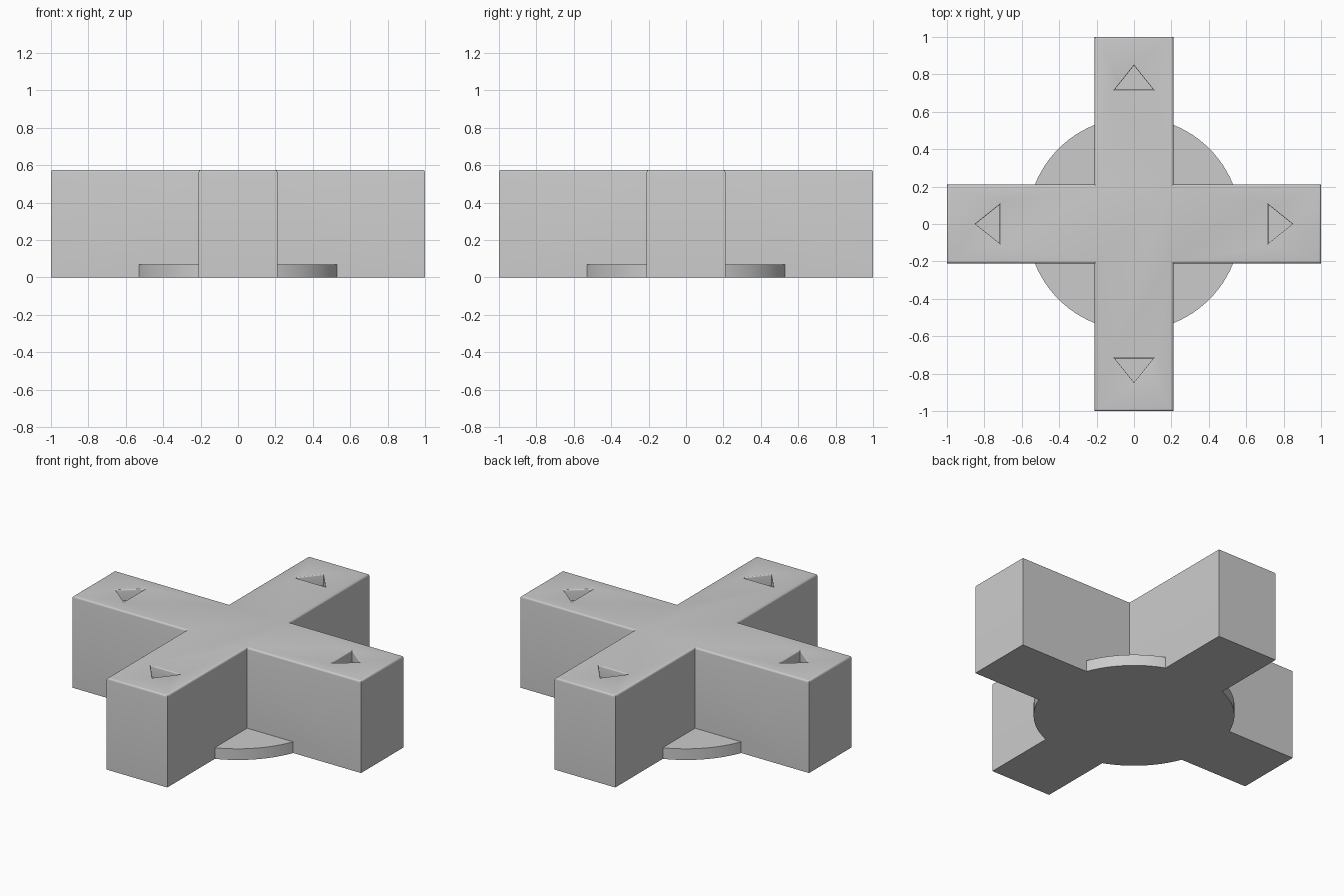
import bpy, bmesh
from math import sin, cos, pi
from mathutils import Vector, Matrix

if "Cube" in bpy.data.objects:
    bpy.data.objects.remove(bpy.data.objects["Cube"], do_unlink=True)

HEIGHT, ARM, HALF = 0.575, 1.0, 0.21      # cross height, arm reach, half width
ROUND, STEPS = 0.012, 4                   # rounded top edge
DEPTH = 0.07                              # arrow recess depth

grey = bpy.data.materials.new("light grey plastic")
grey.use_nodes = True
colour = (0.6, 0.6, 0.6, 1)
grey.diffuse_color = colour
grey.node_tree.nodes["Principled BSDF"].inputs["Base Color"].default_value = colour


def loft(name, layers):
    """Closed solid through (z, outline) layers, bottom to top."""
    bm = bmesh.new()
    rings = [[bm.verts.new((x, y, z)) for x, y in pts] for z, pts in layers]
    for low, high in zip(rings, rings[1:]):
        for i in range(len(low)):
            j = (i + 1) % len(low)
            bm.faces.new((low[i], low[j], high[j], high[i]))
    bm.faces.new(rings[0][::-1])
    bm.faces.new(rings[-1])
    bmesh.ops.recalc_face_normals(bm, faces=bm.faces)
    mesh = bpy.data.meshes.new(name)
    bm.to_mesh(mesh)
    bm.free()
    mesh.materials.append(grey)
    obj = bpy.data.objects.new(name, mesh)
    bpy.context.collection.objects.link(obj)
    return obj


def cross(inset):
    w, reach = HALF - inset, ARM - inset
    arm = [Vector((reach, -w)), Vector((reach, w)), Vector((w, w))]
    return [Matrix.Rotation(k * pi / 2, 2) @ p for k in range(4) for p in arm]


def triangle(inset, turn):
    # Outward-pointing arrow, scaled about its incentre
    centre, radius = Vector((0.768, 0)), 0.058
    corners = [Vector(p) for p in ((0.71, -0.12), (0.86, 0), (0.71, 0.12))]
    s = 1 - inset / radius
    return [Matrix.Rotation(turn, 2) @ (centre + (p - centre) * s) for p in corners]


def apply_boolean(target, other, operation):
    mod = target.modifiers.new(other.name, 'BOOLEAN')
    mod.operation, mod.object, mod.solver = operation, other, 'EXACT'
    other.hide_render = True
    bpy.context.view_layer.objects.active = target
    bpy.ops.object.modifier_apply(modifier=mod.name)
    bpy.data.objects.remove(other, do_unlink=True)


angles = [i / STEPS * pi / 2 for i in range(STEPS + 1)]

# Cross-shaped body with a rounded top rim
body = loft("cross_pad", [(0, cross(0))] + [
    (HEIGHT - ROUND + ROUND * sin(a), cross(ROUND * (1 - cos(a)))) for a in angles])

# Flange disc under the cross
flange = loft("flange", [(z, [(0.57 * cos(i * pi / 48), 0.57 * sin(i * pi / 48))
                              for i in range(96)]) for z in (0, 0.07)])
apply_boolean(body, flange, 'UNION')

# Arrow recesses with softened rims
for k in range(4):
    turn = k * pi / 2
    rim = 0.008
    layers = [(HEIGHT - DEPTH, triangle(rim, turn))]
    layers += [(HEIGHT - rim + rim * sin(a), triangle(rim * cos(a), turn)) for a in angles]
    layers.append((HEIGHT + 0.05, triangle(0, turn)))
    apply_boolean(body, loft("arrow_cutter", layers), 'DIFFERENCE')

# Smooth the rounded edges, keep corners sharp
bpy.ops.object.select_all(action='DESELECT')
body.select_set(True)
bpy.context.view_layer.objects.active = body
bpy.ops.object.shade_smooth_by_angle(angle=pi / 6)
